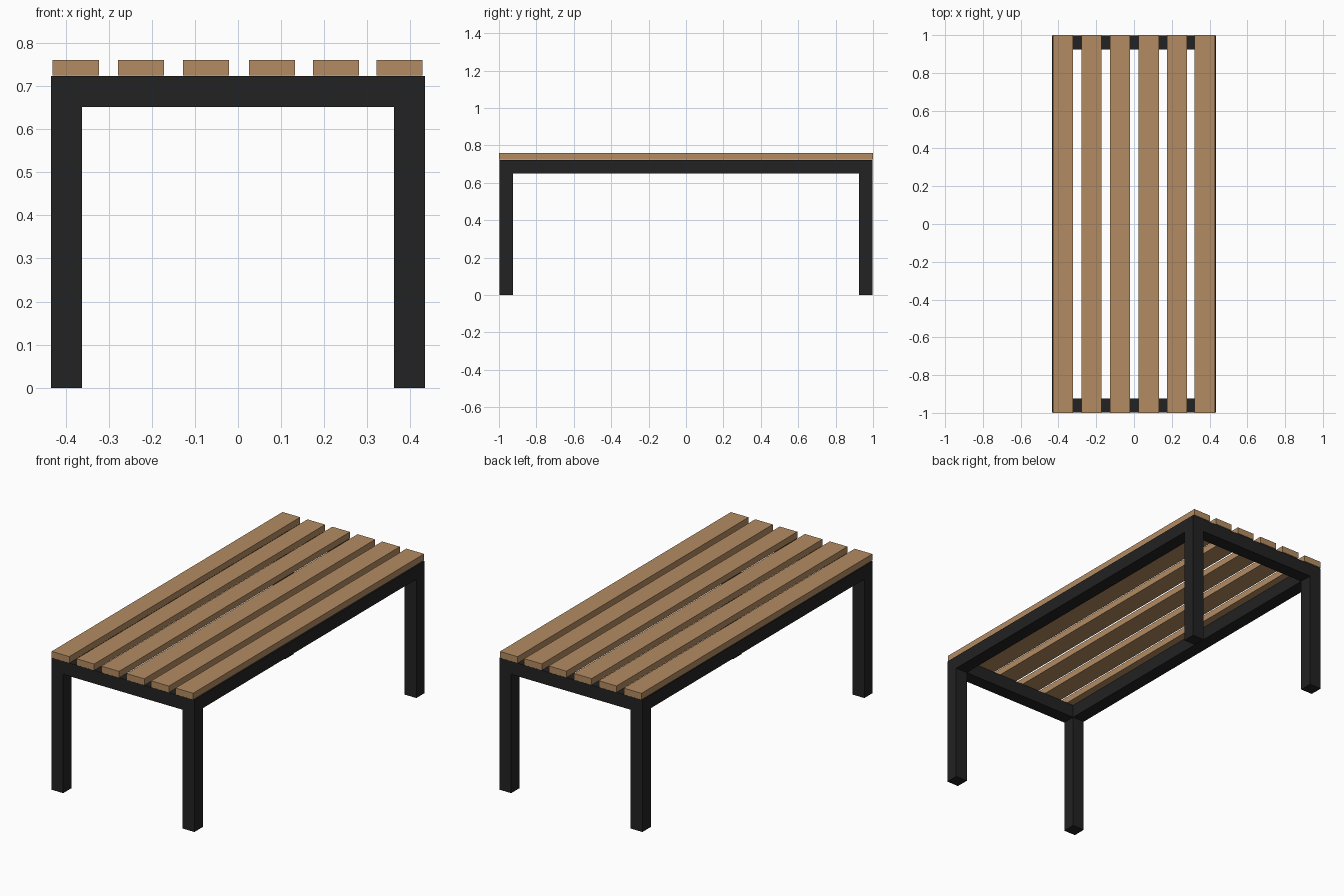
import bpy

if "Cube" in bpy.data.objects:
    bpy.data.objects.remove(bpy.data.objects["Cube"])


def material(name, color):
    m = bpy.data.materials.new(name)
    m.diffuse_color = (*color, 1.0)
    m.use_nodes = True
    m.node_tree.nodes["Principled BSDF"].inputs["Base Color"].default_value = m.diffuse_color
    return m


wood = material("warm wood", (0.45, 0.26, 0.12))
metal = material("black metal", (0.016, 0.016, 0.016))


def box(name, lo, hi, mat):
    """Axis-aligned box between two corners."""
    bpy.ops.mesh.primitive_cube_add(size=1, location=[(a + b) / 2 for a, b in zip(lo, hi)])
    o = bpy.context.object
    o.name = name
    o.scale = [b - a for a, b in zip(lo, hi)]
    bpy.ops.object.transform_apply(location=False, rotation=False, scale=True)
    o.data.materials.append(mat)
    return o


W, L = 0.434, 0.997        # half width and half length of the frame
T = 0.072                  # square tube size
RAIL, TOP = 0.651, 0.723   # underside and top of the frame

# Four legs, up to the underside of the frame
for side, sx in (("left", -1), ("right", 1)):
    for end, sy in (("front", -1), ("back", 1)):
        cx, cy = sx * (W - T / 2), sy * (L - T / 2)
        box(f"{end}_{side}_leg", (cx - T / 2, cy - T / 2, 0),
            (cx + T / 2, cy + T / 2, RAIL), metal)

# Long side rails
for side, sx in (("left", -1), ("right", 1)):
    cx = sx * (W - T / 2)
    box(f"{side}_rail", (cx - T / 2, -L, RAIL), (cx + T / 2, L, TOP), metal)

# Short end rails between them
for end, sy in (("front", -1), ("back", 1)):
    cy = sy * (L - T / 2)
    box(f"{end}_rail", (-W + T, cy - T / 2, RAIL), (W - T, cy + T / 2, TOP), metal)

# Six slats running the full length, just above the frame
for i, x in enumerate((-0.430, -0.279, -0.128, 0.025, 0.174, 0.321)):
    box(f"top_slat_{i + 1}", (x, -1, 0.725), (x + 0.107, 1, 0.76), wood)
